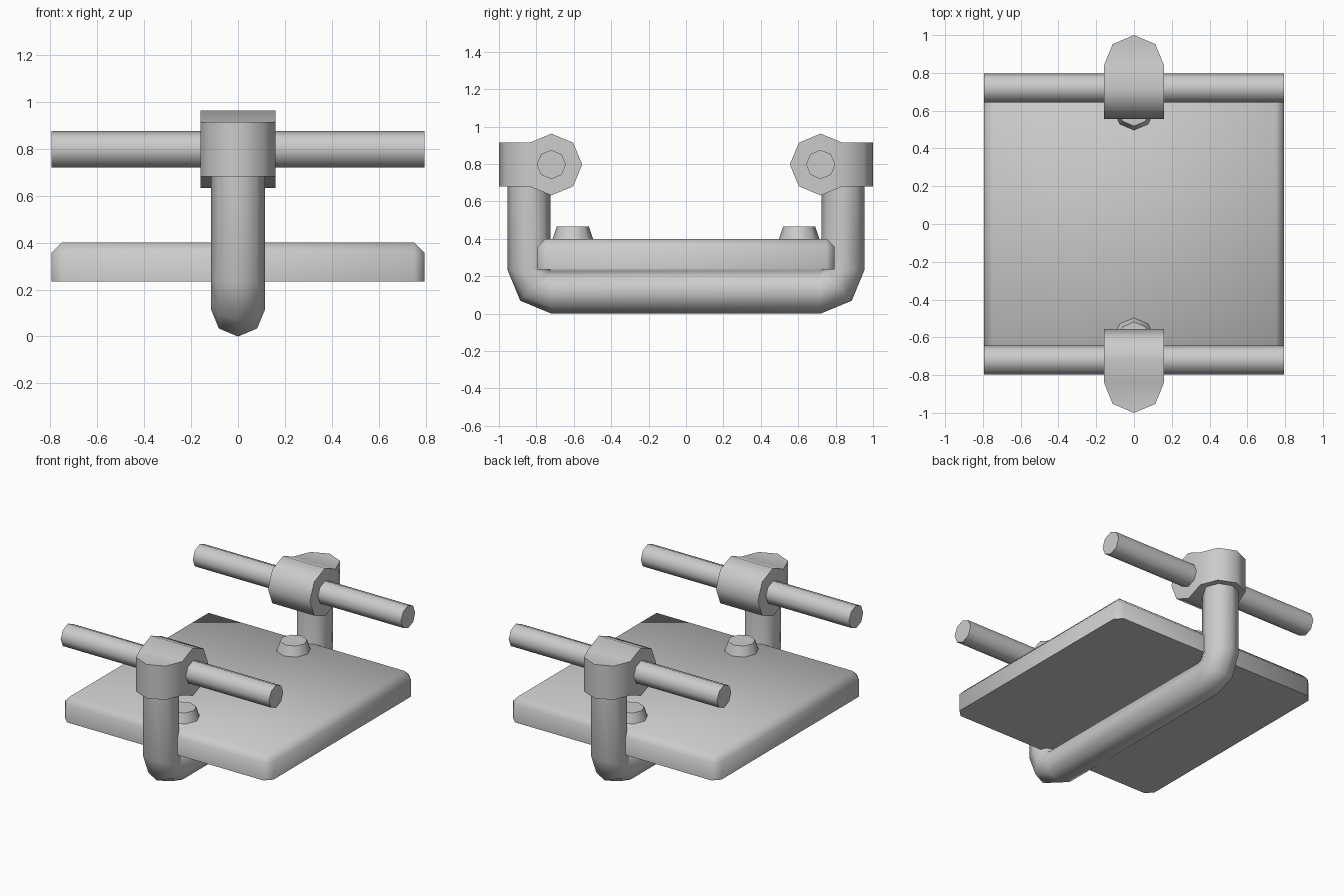
import bpy, bmesh, math
from mathutils import Vector

if "Cube" in bpy.data.objects:
    bpy.data.objects.remove(bpy.data.objects["Cube"])

SMOOTH = math.radians(50)


def finish(name, bm):
    bmesh.ops.remove_doubles(bm, verts=bm.verts, dist=1e-4)
    bmesh.ops.recalc_face_normals(bm, faces=bm.faces)
    me = bpy.data.meshes.new(name)
    bm.to_mesh(me)
    bm.free()
    ob = bpy.data.objects.new(name, me)
    bpy.context.collection.objects.link(ob)
    bpy.ops.object.select_all(action='DESELECT')
    ob.select_set(True)
    bpy.context.view_layer.objects.active = ob
    bpy.ops.object.shade_smooth_by_angle(angle=SMOOTH)
    return ob


def loft(bm, rings):
    """Skin closed rings of points and cap both ends."""
    vs = [[bm.verts.new(p) for p in r] for r in rings]
    n = len(vs[0])
    for a, b in zip(vs, vs[1:]):
        for i in range(n):
            j = (i + 1) % n
            bm.faces.new((a[i], a[j], b[j], b[i]))
    bm.faces.new(vs[0][::-1])
    bm.faces.new(vs[-1])


def octagon(r):
    return [(r * math.cos(k * math.pi / 4), r * math.sin(k * math.pi / 4)) for k in range(8)]


# base plate: chamfered on top and upright edges, sharp underneath
bm = bmesh.new()
bmesh.ops.create_cube(bm, size=1)
for v in bm.verts:
    v.co = (v.co.x * 1.59, v.co.y * 1.59, 0.3175 + v.co.z * 0.165)
edges = [e for e in bm.edges if max(v.co.z for v in e.verts) > 0.3]
bmesh.ops.bevel(bm, geom=edges, offset=0.045, segments=1, affect='EDGES', profile=0.5)
finish("base_plate", bm)

# bent U-shaped tube: ring direction turns with the path
half = [(0.72, 0.115, 0), (0.72 + 0.12 * math.sqrt(0.5), 0.235 - 0.12 * math.sqrt(0.5), 45),
        (0.84, 0.235, 90), (0.84, 0.70, 90)]
path = [(-y, z, -a) for y, z, a in reversed(half)] + half
rings = []
for y, z, a in path:
    a = math.radians(a)
    normal = Vector((0, -math.sin(a), math.cos(a)))
    rings.append([Vector((u, y, z)) + normal * w for u, w in octagon(0.115)])
bm = bmesh.new()
loft(bm, rings)
finish("u_tube", bm)

for s, side in ((-1, "front"), (1, "back")):
    # clamp: octagonal sleeve along x, merged with a half-octagon socket on the outside
    cy, cz, r, w = 0.72, 0.797, 0.165, 0.16
    sleeve = [(cy + a, cz + b) for i, (a, b) in enumerate(octagon(r)) if i != 0]
    yj, zt, zb = sleeve[0][0], sleeve[0][1], sleeve[-1][1]
    socket = [(w * math.cos(k * math.pi / 4), yj + (1.0 - yj) * math.sin(k * math.pi / 4))
              for k in range(5)]
    bm = bmesh.new()
    loft(bm, [[(x, s * y, z) for y, z in sleeve] for x in (-w, w)])
    loft(bm, [[(x, s * y, z) for x, y in socket] for z in (zb, zt)])
    inner = [f for f in bm.faces if all(abs(abs(v.co.y) - yj) < 1e-4 for v in f.verts)]
    bmesh.ops.delete(bm, geom=inner, context='FACES')
    finish(side + "_clamp", bm)

    # long rod through the clamp
    bm = bmesh.new()
    loft(bm, [[(x, s * cy + a, cz + b) for a, b in octagon(0.078)] for x in (-0.795, 0.795)])
    finish(side + "_rod", bm)

    # tapered bolt head on the plate
    bm = bmesh.new()
    loft(bm, [[(a, s * 0.605 + b, z) for a, b in octagon(q)]
              for q, z in ((0.111, 0.39), (0.086, 0.466))])
    finish(side + "_bolt", bm)
